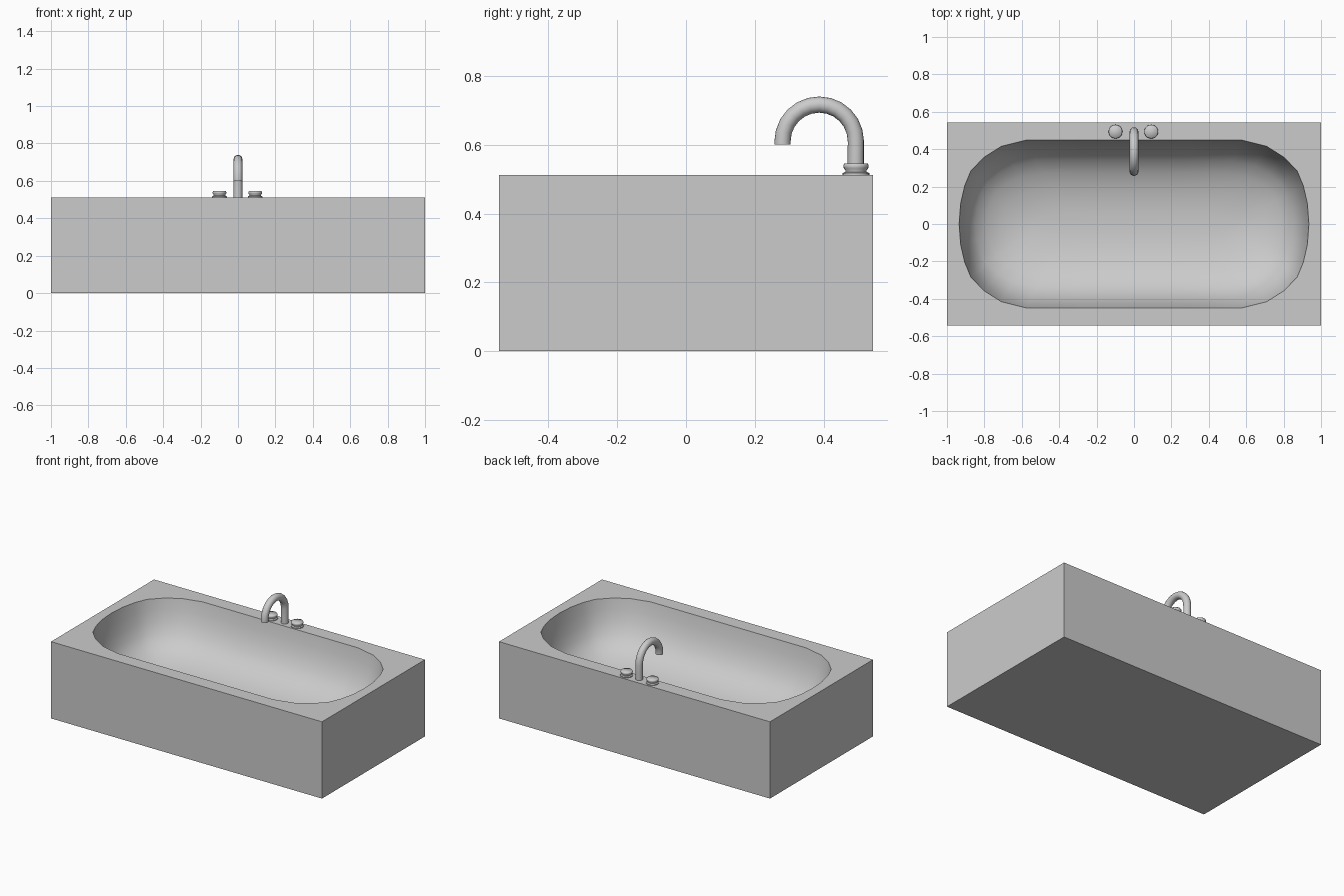
import bpy, bmesh, math
from mathutils import Vector

if "Cube" in bpy.data.objects:
    bpy.data.objects.remove(bpy.data.objects["Cube"])

HX, HY, H = 1.0, 0.543, 0.512


def finish(name, bm, angle):
    bmesh.ops.recalc_face_normals(bm, faces=bm.faces)
    me = bpy.data.meshes.new(name)
    bm.to_mesh(me)
    bm.free()
    ob = bpy.data.objects.new(name, me)
    bpy.context.collection.objects.link(ob)
    bpy.ops.object.select_all(action='DESELECT')
    ob.select_set(True)
    bpy.context.view_layer.objects.active = ob
    bpy.ops.object.shade_smooth_by_angle(angle=math.radians(angle))
    return ob


def loft(bm, rings):
    for a, b in zip(rings, rings[1:]):
        n = len(a)
        for i in range(n):
            j = (i + 1) % n
            bm.faces.new((a[i], a[j], b[j], b[i]))


# Tub: outline of one basin quadrant, mirrored into a full loop
quad = [(0.935, 0), (0.927, 0.11), (0.905, 0.205), (0.872, 0.285),
        (0.80, 0.358), (0.71, 0.415), (0.575, 0.449), (0.29, 0.449), (0, 0.449)]
q = len(quad) - 1
outline = (quad[:-1] + [(-x, y) for x, y in quad[:0:-1]]
           + [(-x, -y) for x, y in quad[:-1]] + [(x, -y) for x, y in quad[:0:-1]])

bm = bmesh.new()
# basin levels: x scale, y scale, height
levels = [(1, 1, H), (0.988, 0.97, 0.44), (0.97, 0.92, 0.37), (0.945, 0.85, 0.305),
          (0.905, 0.75, 0.25), (0.84, 0.61, 0.21), (0.76, 0.44, 0.18),
          (0.67, 0.25, 0.163), (0.60, 0.10, 0.157)]
rings = [[bm.verts.new((x * sx, y * sy, z)) for x, y in outline] for sx, sy, z in levels]
loft(bm, rings)
bm.faces.new(rings[-1])

# flat rim and box sides
around = [(1, 0), (1, 1), (0, 1), (-1, 1), (-1, 0), (-1, -1), (0, -1), (1, -1)]
top = [bm.verts.new((x * HX, y * HY, H)) for x, y in around]
low = [bm.verts.new((x * HX, y * HY, 0)) for x, y in around]
loft(bm, [top, low])
bm.faces.new(low)
n = len(outline)
for k in range(4):
    outer = [top[(2 * k + i) % 8] for i in range(3)]
    inner = [rings[0][(q * k + i) % n] for i in range(q, -1, -1)]
    bm.faces.new(outer + inner)
finish("bathtub", bm, 40)

# Spout: round tube swept along a hooked path
R, cy, cz, r = 0.1065, 0.387, 0.61, 0.0235
path = [(cy + R, H - 0.003), (cy + R, 0.56)]
path += [(cy + R * math.cos(a), cz + R * math.sin(a))
         for a in (math.pi * i / 12 for i in range(13))]
path.append((cy - R, 0.60))
bm = bmesh.new()
tube = []
for i, p in enumerate(path):
    a, b = path[max(i - 1, 0)], path[min(i + 1, len(path) - 1)]
    t = Vector((0, b[0] - a[0], b[1] - a[1])).normalized()
    side = Vector((1, 0, 0))
    up = t.cross(side)
    c = Vector((0, p[0], p[1]))
    tube.append([bm.verts.new(c + r * (side * math.cos(w) + up * math.sin(w)))
                 for w in (math.tau * k / 16 for k in range(16))])
loft(bm, tube)
bm.faces.new(tube[0])
bm.faces.new(tube[-1])
finish("spout", bm, 40)

# Tap knobs: turned profile (radius, height)
profile = [(0.039, H - 0.002), (0.039, 0.517), (0.031, 0.521), (0.031, 0.526),
           (0.036, 0.532), (0.037, 0.540), (0.034, 0.545)]
for name, kx in (("left_knob", -0.099), ("right_knob", 0.092)):
    bm = bmesh.new()
    rs = [[bm.verts.new((kx + pr * math.cos(w), 0.494 + pr * math.sin(w), z))
           for w in (math.tau * k / 20 for k in range(20))] for pr, z in profile]
    loft(bm, rs)
    bm.faces.new(rs[0])
    bm.faces.new(rs[-1])
    finish(name, bm, 60)
